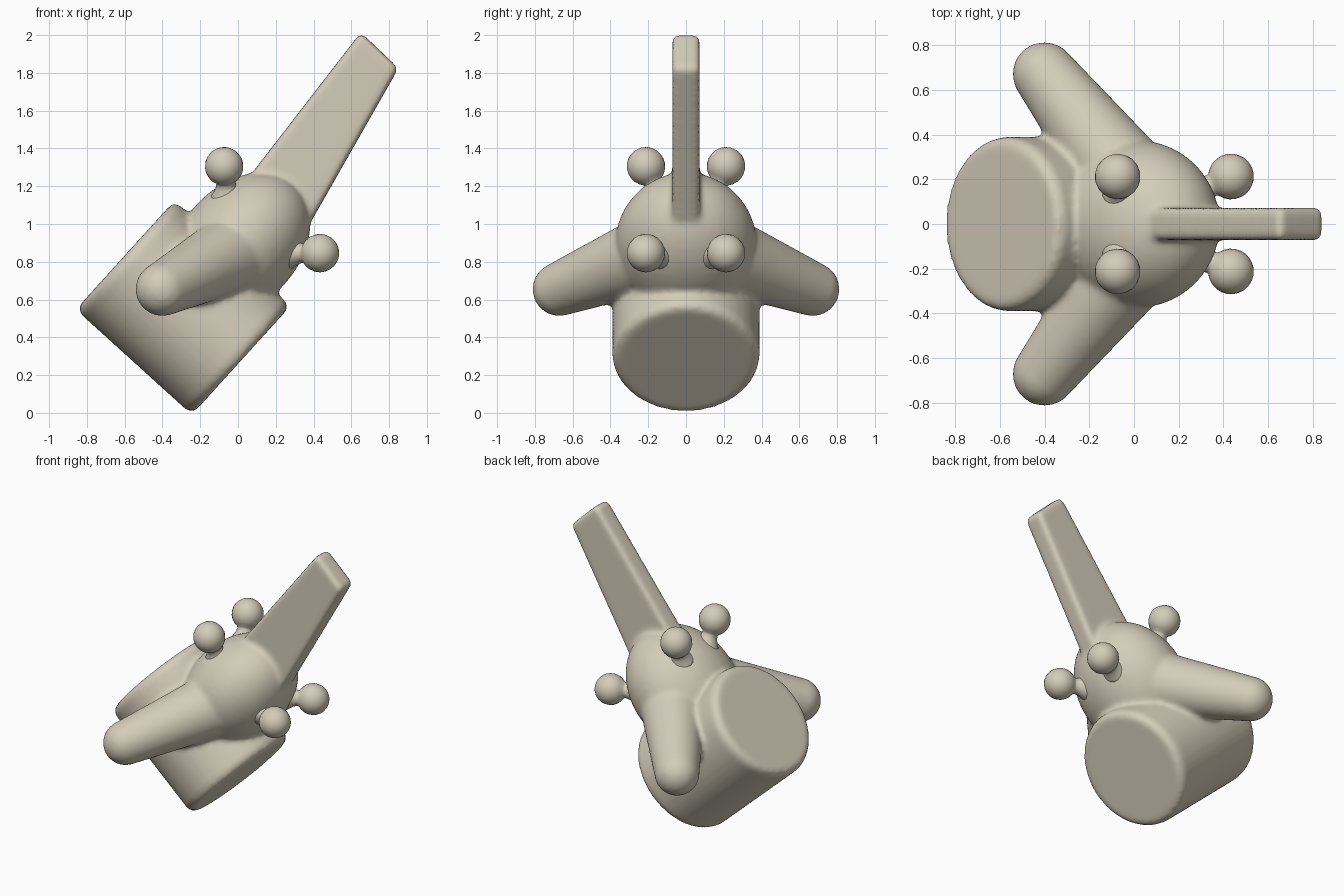
import bpy, bmesh, math
from mathutils import Matrix, Vector

if "Cube" in bpy.data.objects:
    bpy.data.objects.remove(bpy.data.objects["Cube"])

clay = bpy.data.materials.new("warm clay")
clay.diffuse_color = (0.66, 0.61, 0.49, 1)
clay.use_nodes = True
clay.node_tree.nodes["Principled BSDF"].inputs["Base Color"].default_value = clay.diffuse_color

# Tilted frame: local x = drum axis, local z = towards the grip
TILT = Matrix.Translation((-0.29, 0, 0.557)) @ Matrix.Rotation(math.radians(42.2), 4, 'Y')


def finish(name, bm):
    bmesh.ops.recalc_face_normals(bm, faces=bm.faces)
    me = bpy.data.meshes.new(name)
    bm.to_mesh(me)
    bm.free()
    me.materials.append(clay)
    me.polygons.foreach_set("use_smooth", [True] * len(me.polygons))
    ob = bpy.data.objects.new(name, me)
    bpy.context.collection.objects.link(ob)
    return ob


def lathe(name, profile, start, toward, sides=40):
    """Turn (radius, distance) points around the line start -> toward."""
    bm = bmesh.new()
    vs = [bm.verts.new((r, 0, h)) for r, h in profile]
    es = [bm.edges.new(p) for p in zip(vs, vs[1:])]
    bmesh.ops.spin(bm, geom=vs + es, cent=(0, 0, 0), axis=(0, 0, 1),
                   angle=math.tau, steps=sides)
    bmesh.ops.remove_doubles(bm, verts=bm.verts, dist=0.0005)
    start, toward = Vector(start), Vector(toward)
    q = (toward - start).to_track_quat('Z', 'Y').to_matrix().to_4x4()
    bm.transform(Matrix.Translation(start) @ q)
    return finish(name, bm)


def arc(r, a0, a1, n, h=0):
    return [(max(0, r * math.sin(math.radians(a0 + (a1 - a0) * i / n))),
             h - r * math.cos(math.radians(a0 + (a1 - a0) * i / n))) for i in range(n + 1)]


# Drum with softened rims
half = [(0, -.415), (.35, -.415), (.375, -.405), (.39, -.375)]
drum = lathe("drum", half + [(r, -h) for r, h in reversed(half)],
             TILT @ Vector((0, 0, 0)), TILT @ Vector((1, 0, 0)), 48)

# Domed shoulder above the drum
bm = bmesh.new()
bmesh.ops.create_uvsphere(bm, u_segments=40, v_segments=24, radius=1)
bm.transform(TILT @ Matrix.Translation((0, 0, .45)) @ Matrix.Diagonal((.315, .375, .43, 1)))
shoulder = finish("shoulder", bm)

# Flat tapering grip
bm = bmesh.new()
pts = [(.02, 1.2), (.65, 2.015), (.85, 1.825), (.38, 1.0), (.2, .9)]
face = bm.faces.new([bm.verts.new((x, -.072, z)) for x, z in pts])
ext = bmesh.ops.extrude_face_region(bm, geom=[face])
bmesh.ops.translate(bm, vec=(0, .144, 0),
                    verts=[v for v in ext['geom'] if isinstance(v, bmesh.types.BMVert)])
bmesh.ops.bevel(bm, geom=bm.edges[:], offset=.025, segments=3, affect='EDGES', profile=.5)
grip = finish("grip", bm)

# Two rounded side arms
arms = [lathe("arm", arc(.143, 0, 90, 8) + [(.205, .6), (0, .66)],
              (-.40, .67 * s, .655), (0, .15 * s, .86), 32) for s in (-1, 1)]

# Round hole running along the drum axis
hole = lathe("hole_cutter", [(0, 0), (.165, 0), (.165, 1.4), (0, 1.4)],
             TILT @ Vector((-.7, 0, .447)), TILT @ Vector((.7, 0, .447)), 32)

# Merge the parts into one softly blended body
for part, op in [(shoulder, 'UNION'), (grip, 'UNION'), (arms[0], 'UNION'),
                 (arms[1], 'UNION'), (hole, 'DIFFERENCE')]:
    m = drum.modifiers.new(part.name, 'BOOLEAN')
    m.object, m.operation, m.solver = part, op, 'EXACT'
m = drum.modifiers.new("blend", 'REMESH')
m.mode, m.voxel_size, m.use_smooth_shade = 'VOXEL', .017, True
m = drum.modifiers.new("soften", 'SMOOTH')
m.factor, m.iterations = .5, 6
deps = bpy.context.evaluated_depsgraph_get()
mesh = bpy.data.meshes.new_from_object(drum.evaluated_get(deps))
mesh.materials.clear()
mesh.materials.append(clay)
mesh.polygons.foreach_set("use_smooth", [True] * len(mesh.polygons))
mesh.polygons.foreach_set("material_index", [0] * len(mesh.polygons))
body = bpy.data.objects.new("body", mesh)
bpy.context.collection.objects.link(body)
for ob in [drum, shoulder, grip, hole] + arms:
    bpy.data.objects.remove(ob)

# Four ball knobs on flared necks
for sx in (-1, 1):
    for sy in (-1, 1):
        ball = TILT @ Vector((.342 * sx, .212 * sy, .70))
        base = TILT @ Vector((.21 * sx, .13 * sy, .58))
        d = (ball - base).length
        neck = [(0, 0), (.1, .0), (.075, .04), (.056, .075), (.05, .1)]
        lathe("knob", neck + arc(.102, 32, 180, 10, d), base, ball, 20)
